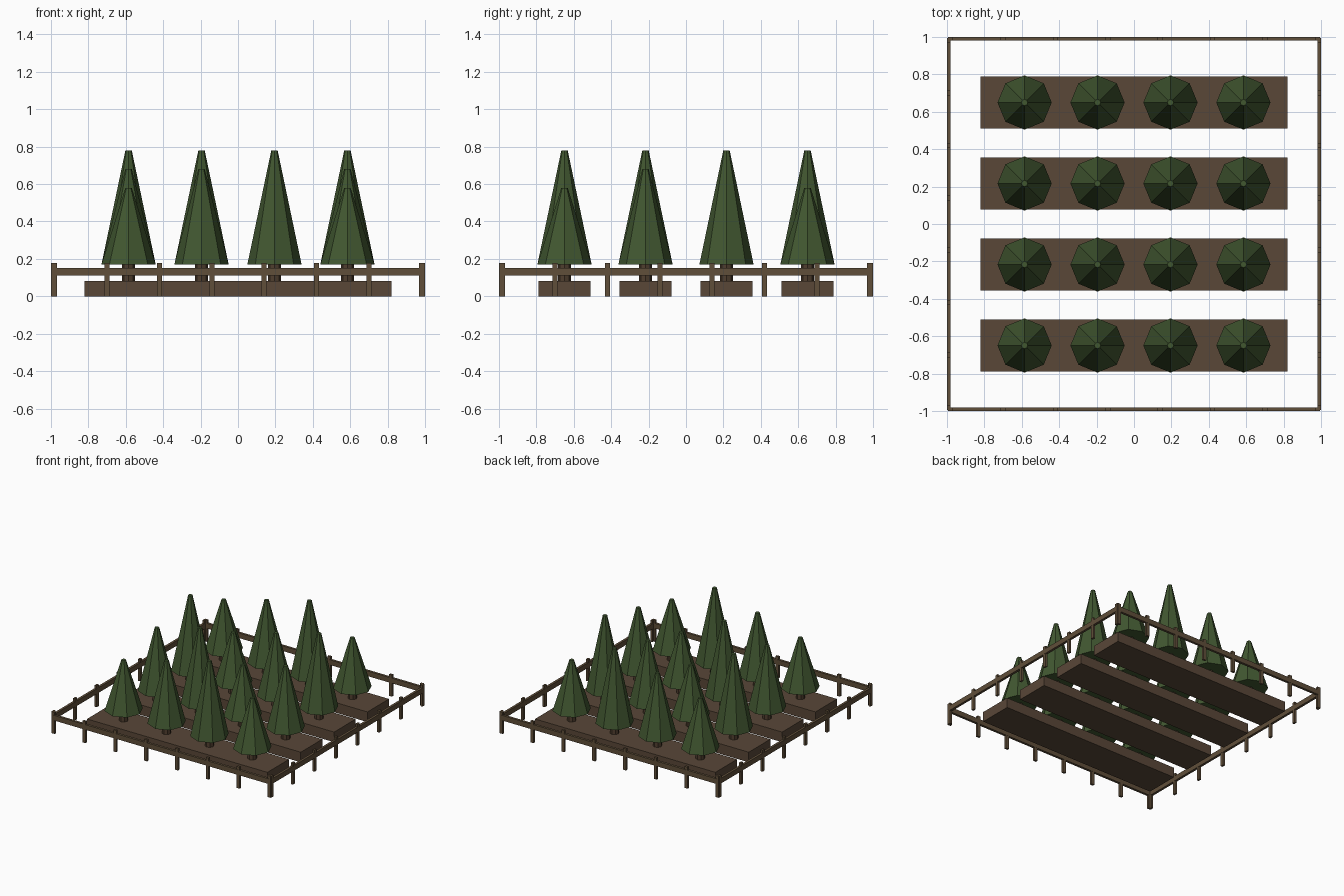
import bpy

cube = bpy.data.objects.get("Cube")
if cube:
    bpy.data.objects.remove(cube, do_unlink=True)


def material(name, rgb):
    m = bpy.data.materials.new(name)
    m.use_nodes = True
    m.diffuse_color = (*rgb, 1)
    m.node_tree.nodes["Principled BSDF"].inputs["Base Color"].default_value = (*rgb, 1)
    return m


soil = material("soil brown", (0.10, 0.063, 0.039))
bark = material("bark brown", (0.08, 0.049, 0.028))
wood = material("fence wood", (0.115, 0.077, 0.041))
needles = material("needle green", (0.053, 0.095, 0.03))


def finish(name, mat):
    obj = bpy.context.object
    obj.name = name
    obj.data.materials.append(mat)
    return obj


def box(name, x, y, z0, z1, sx, sy, mat):
    bpy.ops.mesh.primitive_cube_add(size=1, location=(x, y, (z0 + z1) / 2))
    bpy.context.object.scale = (sx, sy, z1 - z0)
    return finish(name, mat)


def cone(name, x, y, z0, z1, r0, r1, mat):
    bpy.ops.mesh.primitive_cone_add(vertices=8, radius1=r0, radius2=r1, depth=z1 - z0,
                                    location=(x, y, (z0 + z1) / 2))
    return finish(name, mat)


# Planting beds with rows of trees in three repeating heights
for row in range(4):
    y = (row - 1.5) * 0.433
    box(f"planting_bed_{row}", 0, y, 0, 0.083, 1.64, 0.28, soil)
    for col in range(4):
        x = (col - 1.5) * 0.39
        top = 0.58 + 0.1 * ((row + col) % 3)
        cone(f"trunk_{row}_{col}", x, y, 0.08, 0.18, 0.035, 0.035, bark)
        cone(f"foliage_{row}_{col}", x, y, 0.17, top, 0.145, 0.017, needles)

# Fence: one rail and eight posts on each side
EDGE, END, THICK, WIDE = 0.99, 0.98, 0.02, 0.027
for label, side in (("front", -1), ("back", 1)):
    box(f"{label}_rail", 0, side * EDGE, 0.11, 0.152, 2 * END, THICK, wood)
    for i in range(8):
        box(f"{label}_post_{i}", (i - 3.5) * 0.28, side * EDGE, 0, 0.177, WIDE, THICK - 0.002, wood)
for label, side in (("right", -1), ("left", 1)):
    box(f"{label}_rail", side * EDGE, 0, 0.11, 0.152, THICK, 2 * END, wood)
    for i in range(8):
        box(f"{label}_post_{i}", side * EDGE, (i - 3.5) * 0.28, 0, 0.177, THICK - 0.002, WIDE, wood)
